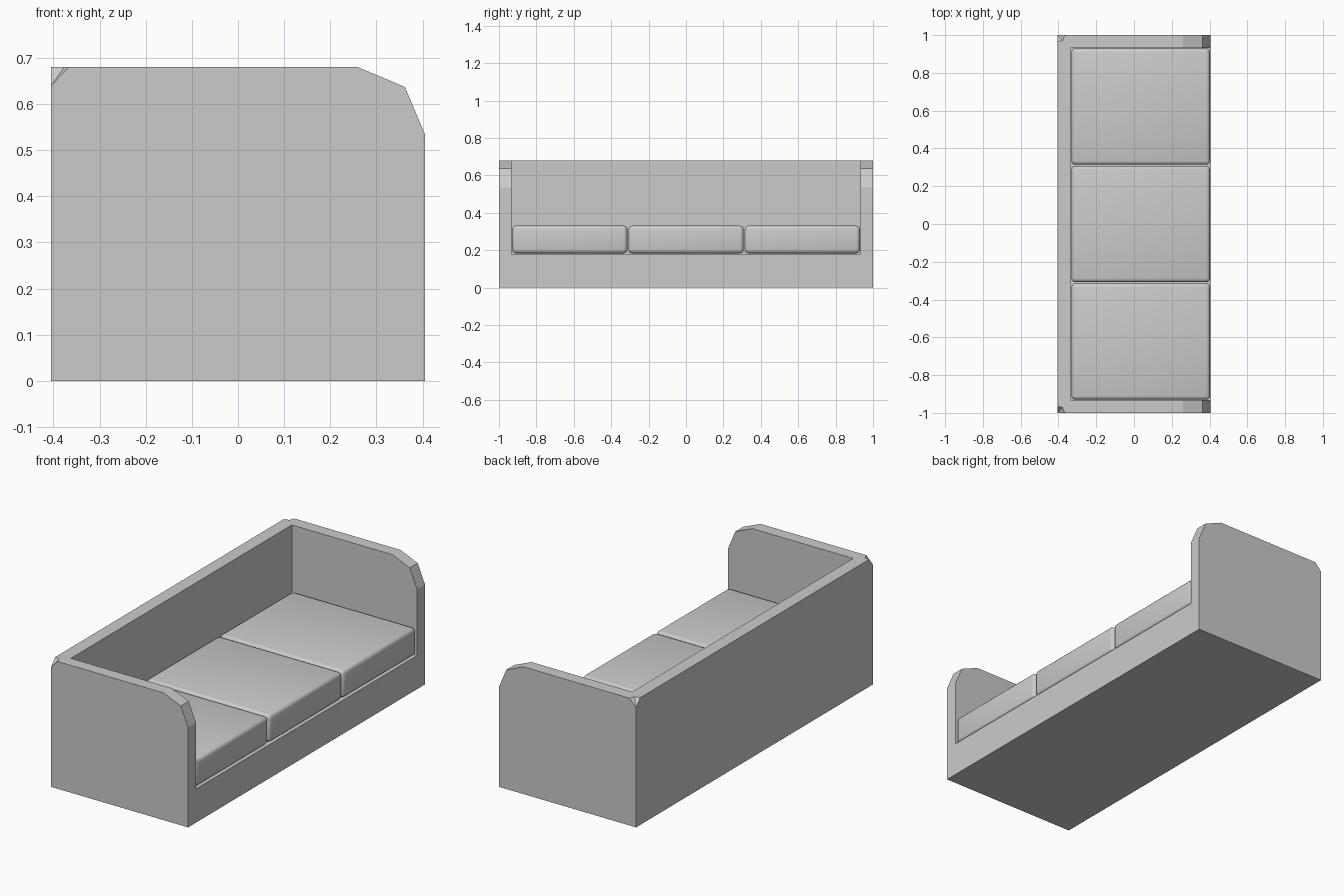
import bpy, bmesh
from mathutils import Vector

cube = bpy.data.objects.get("Cube")
if cube:
    bpy.data.objects.remove(cube, do_unlink=True)

DEPTH, HALF_LEN, HEIGHT = 0.405, 1.0, 0.68
WALL, SEAT = 0.07, 0.18

fabric = bpy.data.materials.new("grey fabric")
fabric.use_nodes = True
fabric.diffuse_color = (0.6, 0.6, 0.6, 1)
fabric.node_tree.nodes["Principled BSDF"].inputs["Base Color"].default_value = (0.6, 0.6, 0.6, 1)


def make_object(name, bm):
    bmesh.ops.recalc_face_normals(bm, faces=bm.faces)
    mesh = bpy.data.meshes.new(name)
    bm.to_mesh(mesh)
    bm.free()
    mesh.materials.append(fabric)
    obj = bpy.data.objects.new(name, mesh)
    bpy.context.collection.objects.link(obj)
    return obj


def box(name, low, high):
    bm = bmesh.new()
    bmesh.ops.create_cube(bm, size=1)
    low, high = Vector(low), Vector(high)
    for v in bm.verts:
        v.co = (low + high) / 2 + v.co * (high - low)
    return make_object(name, bm)


def cut(target, cutter):
    mod = target.modifiers.new(cutter.name, 'BOOLEAN')
    mod.operation = 'DIFFERENCE'
    mod.solver = 'EXACT'
    mod.object = cutter
    cutter.hide_render = True
    cutter.hide_set(True)


# Frame: side profile with clipped front corners, extruded along the length
profile = [(-DEPTH, 0), (DEPTH, 0), (DEPTH, 0.535), (0.362, 0.637),
           (0.26, HEIGHT), (-DEPTH, HEIGHT)]
bm = bmesh.new()
side = bm.faces.new([bm.verts.new((x, -HALF_LEN, z)) for x, z in profile])
ext = bmesh.ops.extrude_face_region(bm, geom=[side])
bmesh.ops.translate(bm, vec=(0, 2 * HALF_LEN, 0),
                    verts=[g for g in ext["geom"] if isinstance(g, bmesh.types.BMVert)])
frame = make_object("sofa_frame", bm)

# Seat recess leaves the base, back and two arms
inner = HALF_LEN - WALL + 0.003
cut(frame, box("seat_recess_cutter", (-DEPTH + WALL, -inner, SEAT), (1, inner, 1)))

# Notches at the two upper rear corners
for label, s in (("left", 1), ("right", -1)):
    apex = Vector((-DEPTH, s, HEIGHT - 0.04))
    a = Vector((-DEPTH, s * 0.965, HEIGHT))
    b = Vector((-DEPTH + 0.038, s, HEIGHT))
    m = Vector((-DEPTH + 0.028, s * 0.972, HEIGHT))
    outer = Vector((-DEPTH - 0.06, s * 1.06, HEIGHT))
    bm = bmesh.new()
    bm.verts.new(apex)
    for p in (m, a + (a - m), b + (b - m), outer):
        bm.verts.new(apex + (p - apex) * 1.5)
    bmesh.ops.convex_hull(bm, input=bm.verts)
    cut(frame, make_object(label + "_corner_cutter", bm))

# Apply the cuts, then remove the cutters
bpy.context.view_layer.update()
result = bpy.data.meshes.new_from_object(
    frame.evaluated_get(bpy.context.evaluated_depsgraph_get()))
cutters = [mod.object for mod in frame.modifiers]
frame.modifiers.clear()
frame.data = result
for c in cutters:
    bpy.data.objects.remove(c, do_unlink=True)

# Three rounded seat cushions
for label, y in (("right", -0.622), ("middle", 0), ("left", 0.622)):
    cushion = box(label + "_seat_cushion", (-0.331, y - 0.308, 0.183), (0.402, y + 0.308, 0.331))
    bevel = cushion.modifiers.new("soft_edges", 'BEVEL')
    bevel.width = 0.02
    bevel.segments = 3
    bpy.ops.object.select_all(action='DESELECT')
    cushion.select_set(True)
    bpy.context.view_layer.objects.active = cushion
    bpy.ops.object.modifier_apply(modifier=bevel.name)
    bpy.ops.object.shade_smooth_by_angle()
